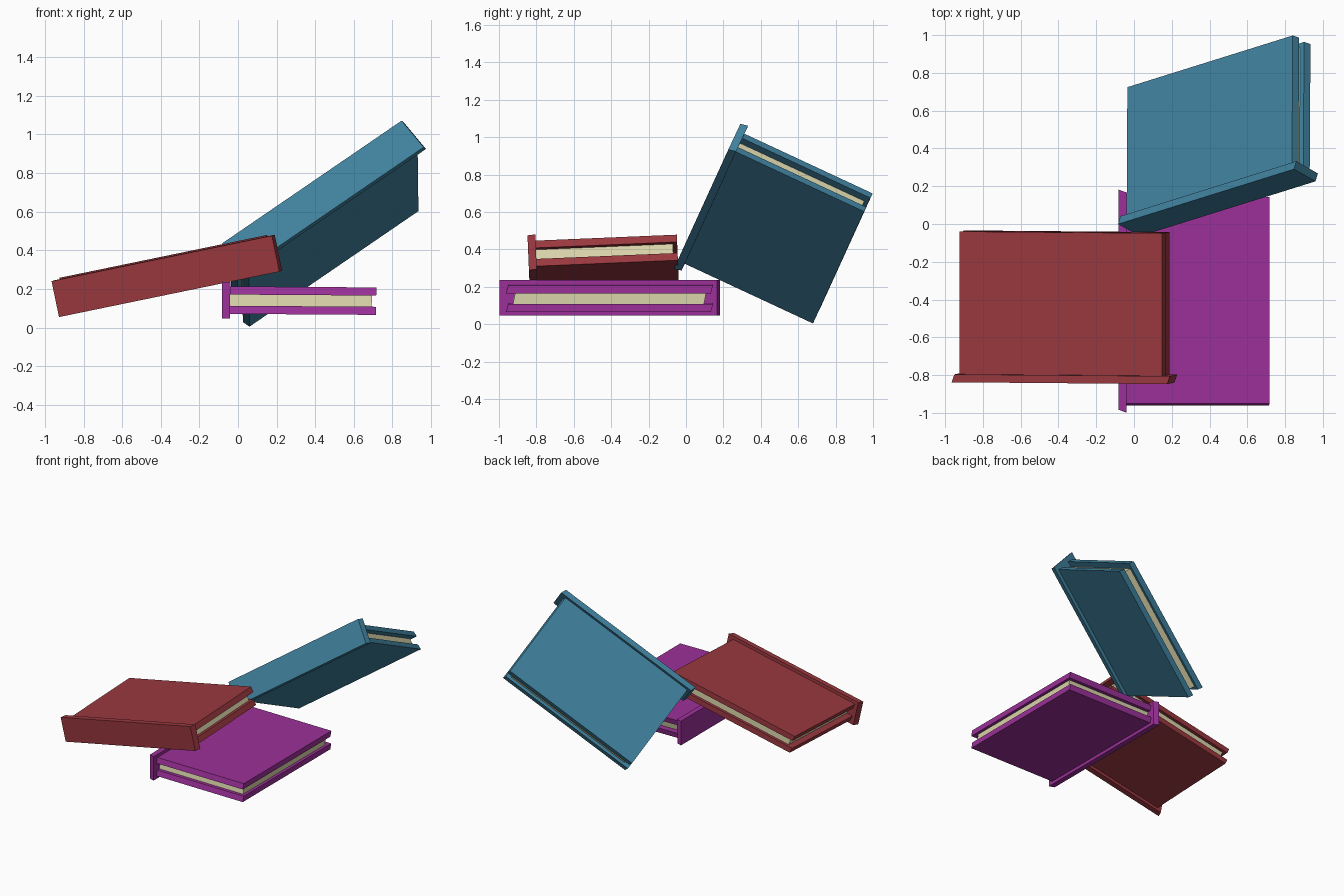
import bpy, bmesh
from mathutils import Vector, Matrix

if "Cube" in bpy.data.objects:
    bpy.data.objects.remove(bpy.data.objects["Cube"])


def material(name, rgb):
    m = bpy.data.materials.new(name)
    m.diffuse_color = (*rgb, 1)
    m.use_nodes = True
    m.node_tree.nodes["Principled BSDF"].inputs["Base Color"].default_value = m.diffuse_color
    return m


def slab(name, frame, lo, hi, mat, lean_w=0.0, lean_n=0.0):
    """Box in book space (length, width, thickness) whose ends lean along the length."""
    lo, hi = Vector(lo), Vector(hi)
    bm = bmesh.new()
    bmesh.ops.create_cube(bm, size=1)
    for v in bm.verts:
        t = v.co + Vector((0.5, 0.5, 0.5))
        p = Vector([lo[i] + t[i] * (hi[i] - lo[i]) for i in range(3)])
        p.x += lean_w * t.y + lean_n * (1 - t.z)
        v.co = frame @ p
    bmesh.ops.recalc_face_normals(bm, faces=bm.faces)
    me = bpy.data.meshes.new(name)
    bm.to_mesh(me)
    bm.free()
    me.materials.append(mat)
    ob = bpy.data.objects.new(name, me)
    bpy.context.collection.objects.link(ob)
    return ob


paper = material("paper", (0.70, 0.66, 0.40))


def book(name, corner, length_dir, width_dir, rgb):
    # orthonormal book frame: spine length, board width, thickness
    d = Vector(length_dir).normalized()
    w = Vector(width_dir)
    w = (w - d * w.dot(d)).normalized()
    n = d.cross(w)
    frame = Matrix.Translation(corner) @ Matrix((d, w, n)).transposed().to_4x4()
    cover = material(name + "_cover", rgb)
    # spine
    slab(name + "_spine", frame, (0, 0, 0), (1.165, 0.042, 0.19), cover, lean_w=0.015)
    # two cover boards
    for part, z in (("bottom", 0.024), ("top", 0.124)):
        slab(f"{name}_{part}_board", frame, (0.038, 0.042, z),
             (1.133, 0.798, z + 0.042), cover, lean_n=0.011)
    # page block
    slab(name + "_pages", frame, (0.075, 0.042, 0.066), (1.096, 0.775, 0.124),
         paper, lean_n=0.011)


book("purple_book", (-0.083, 0.182, 0.047), (0, -1, 0), (1, 0, -0.007), (0.33, 0.03, 0.32))
book("red_book", (-0.927, -0.83, 0.054), (0.979, -0.0084, 0.202), (0, 0.999, 0.042), (0.32, 0.04, 0.05))
book("blue_book", (0.03, -0.065, 0.297), (0.80, 0.25, 0.547), (0, 0.905, -0.426), (0.05, 0.22, 0.34))
